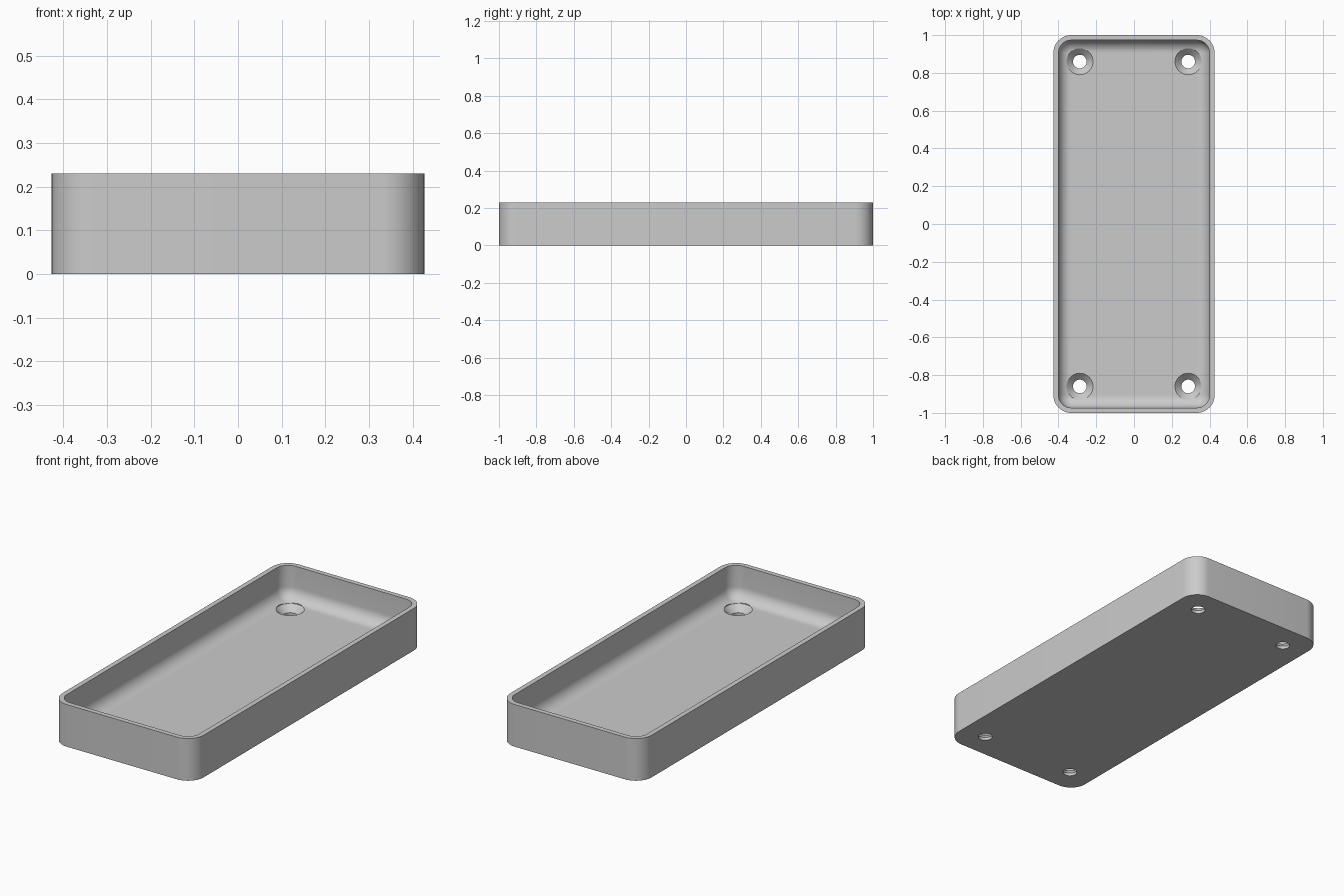
import bpy, bmesh
from math import sin, cos, pi

if "Cube" in bpy.data.objects:
    bpy.data.objects.remove(bpy.data.objects["Cube"])

HX, HY, H = 0.427, 1.0, 0.23      # outer half sizes and height
CORNER, WALL = 0.095, 0.027
FLOOR, FILLET = 0.05, 0.066
HOLE_X, HOLE_Y, HEAD_R, BORE_R = 0.287, 0.86, 0.07, 0.036

grey = bpy.data.materials.new("plain grey")
grey.use_nodes = True
colour = (0.6, 0.6, 0.6, 1)
grey.diffuse_color = colour
grey.node_tree.nodes["Principled BSDF"].inputs["Base Color"].default_value = colour


def rounded_ring(inset, z, steps=12):
    """Rounded rectangle outline, shrunk by inset."""
    r = CORNER - inset
    points = []
    for k, (sx, sy) in enumerate([(1, 1), (-1, 1), (-1, -1), (1, -1)]):
        for i in range(steps + 1):
            a = (k + i / steps) * pi / 2
            points.append((sx * (HX - CORNER) + r * cos(a),
                           sy * (HY - CORNER) + r * sin(a), z))
    return points


def circle_ring(x, y, r, z, steps=40):
    return [(x + r * cos(2 * pi * i / steps), y + r * sin(2 * pi * i / steps), z)
            for i in range(steps)]


def loft(name, rings):
    """Closed solid skinned through a list of equal rings."""
    bm = bmesh.new()
    loops = [[bm.verts.new(p) for p in ring] for ring in rings]
    n = len(loops[0])
    for low, high in zip(loops, loops[1:]):
        for i in range(n):
            j = (i + 1) % n
            bm.faces.new((low[i], low[j], high[j], high[i]))
    bm.faces.new(loops[0][::-1])
    bm.faces.new(loops[-1])
    bmesh.ops.recalc_face_normals(bm, faces=bm.faces)
    mesh = bpy.data.meshes.new(name)
    bm.to_mesh(mesh)
    bm.free()
    mesh.materials.append(grey)
    obj = bpy.data.objects.new(name, mesh)
    bpy.context.collection.objects.link(obj)
    return obj


# Tray: outer wall, flat rim, inner wall and a rounded cove into the floor
rings = [rounded_ring(0, 0), rounded_ring(0, H), rounded_ring(WALL, H)]
for i in range(11):
    a = i / 10 * pi / 2
    rings.append(rounded_ring(WALL + FILLET * (1 - cos(a)),
                              FLOOR + FILLET * (1 - sin(a))))
tray = loft("tray", rings)

# Countersunk screw holes near the corners
cutters = []
for sx in (-1, 1):
    for sy in (-1, 1):
        profile = [(BORE_R, -0.05), (BORE_R, FLOOR - HEAD_R + BORE_R),
                   (HEAD_R, FLOOR), (HEAD_R, H + 0.1)]
        cutter = loft("screw_hole_cutter", [circle_ring(sx * HOLE_X, sy * HOLE_Y, r, z)
                                            for r, z in profile])
        cutter.hide_render = True
        cutters.append(cutter)
        mod = tray.modifiers.new("screw hole", 'BOOLEAN')
        mod.operation = 'DIFFERENCE'
        mod.solver = 'EXACT'
        mod.object = cutter

bpy.ops.object.select_all(action='DESELECT')
tray.select_set(True)
bpy.context.view_layer.objects.active = tray
for mod in list(tray.modifiers):
    bpy.ops.object.modifier_apply(modifier=mod.name)
for cutter in cutters:
    bpy.data.objects.remove(cutter)
bpy.ops.object.shade_smooth_by_angle(angle=pi / 6)
